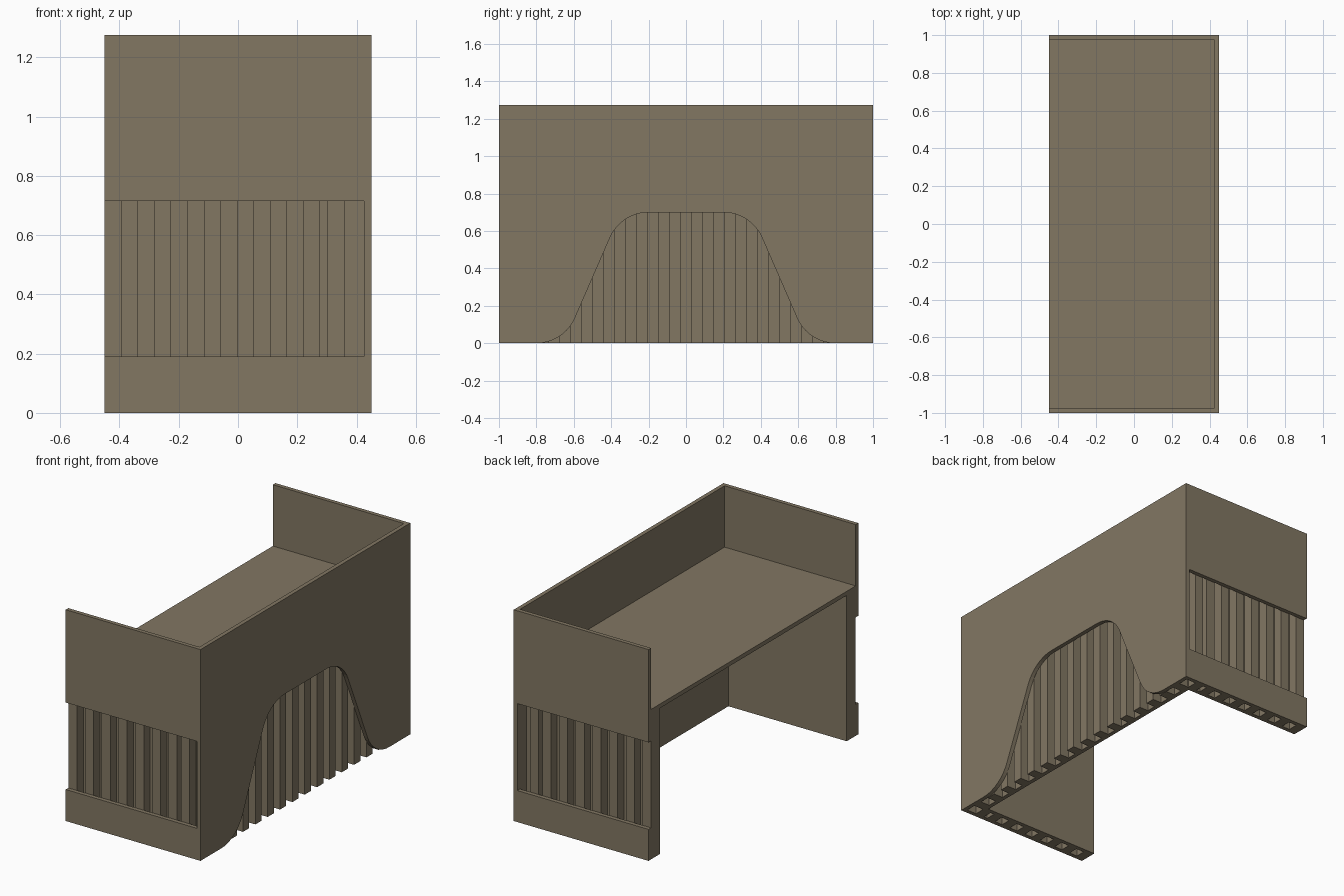
import bpy, bmesh, math
from mathutils import Vector

if "Cube" in bpy.data.objects:
    bpy.data.objects.remove(bpy.data.objects["Cube"])

wood = bpy.data.materials.new("brown_board")
wood.diffuse_color = (0.223, 0.184, 0.124, 1)
wood.use_nodes = True
wood.node_tree.nodes["Principled BSDF"].inputs["Base Color"].default_value = wood.diffuse_color

X, Y, H = 0.45, 1.0, 1.275      # half width, half length, height
T = 0.025                       # board thickness
CORE = 0.06                     # slat depth
DECK = 0.905                    # deck top
UNDER = DECK - T


def finish(name, bm):
    bmesh.ops.recalc_face_normals(bm, faces=bm.faces)
    me = bpy.data.meshes.new(name)
    bm.to_mesh(me)
    bm.free()
    me.materials.append(wood)
    ob = bpy.data.objects.new(name, me)
    bpy.context.collection.objects.link(ob)
    return ob


def box(name, x0, x1, y0, y1, z0, z1):
    bm = bmesh.new()
    bmesh.ops.create_cube(bm, size=1)
    for v in bm.verts:
        v.co = Vector((x0 if v.co.x < 0 else x1,
                       y0 if v.co.y < 0 else y1,
                       z0 if v.co.z < 0 else z1))
    return finish(name, bm)


def extrude(name, pts, vec):
    bm = bmesh.new()
    face = bm.faces.new([bm.verts.new(p) for p in pts])
    new = bmesh.ops.extrude_face_region(bm, geom=[face], use_keep_orig=True)["geom"]
    bmesh.ops.translate(bm, vec=vec, verts=[g for g in new if isinstance(g, bmesh.types.BMVert)])
    return finish(name, bm)


# Side board with a bell-shaped arch: straight flanks with rounded foot and shoulder
R, FOOT, CROWN, TOP = 0.225, 0.80, 0.20, 0.70
slope = math.radians(66.6)
N = 10
arch = []
for i in range(N + 1):
    a = slope * i / N
    arch.append((-FOOT + R * math.sin(a), R * (1 - math.cos(a))))
for i in range(N, -1, -1):
    a = slope * i / N
    arch.append((-CROWN - R * math.sin(a), TOP - R * (1 - math.cos(a))))
arch += [(-y, z) for y, z in reversed(arch)]
outline = [(-Y, 0)] + arch + [(Y, 0), (Y, H), (-Y, H)]
extrude("side_outer_board", [(X - T, y, z) for y, z in outline], (T, 0, 0))

# Side inner board and slats
xs = X - T - CORE
ye = Y - T - CORE
box("side_inner_board", xs - T, xs, -ye + T, ye - T, 0, UNDER)
pitch = 2 * 0.912 / 31
for i in range(16):
    y = -0.912 + 2 * i * pitch
    box(f"side_slat_{i + 1}", xs, X - T, y, y + pitch, 0, UNDER)

# End walls: upper and lower outer boards, inner board and slats
slat_starts = [-X + 0.1115 * i for i in range(7)] + [0.302]
for s, end in ((-1, "front"), (1, "back")):
    def end_box(name, x0, x1, d0, d1, z0, z1):
        a, b = sorted((s * (Y - d0), s * (Y - d1)))
        box(f"{end}_{name}", x0, x1, a, b, z0, z1)

    end_box("upper_board", -X, X - T, 0, T, 0.715, H)
    end_box("lower_board", -X, X - T, 0, T, 0, 0.19)
    end_box("inner_board", -X, xs, T + CORE, 2 * T + CORE, 0, UNDER)
    for i, x in enumerate(slat_starts):
        end_box(f"slat_{i + 1}", x, x + 0.058, T, T + CORE, 0, UNDER)

# Sleeping deck
box("deck", -X, X - T, -Y + T, Y - T, UNDER, DECK)
